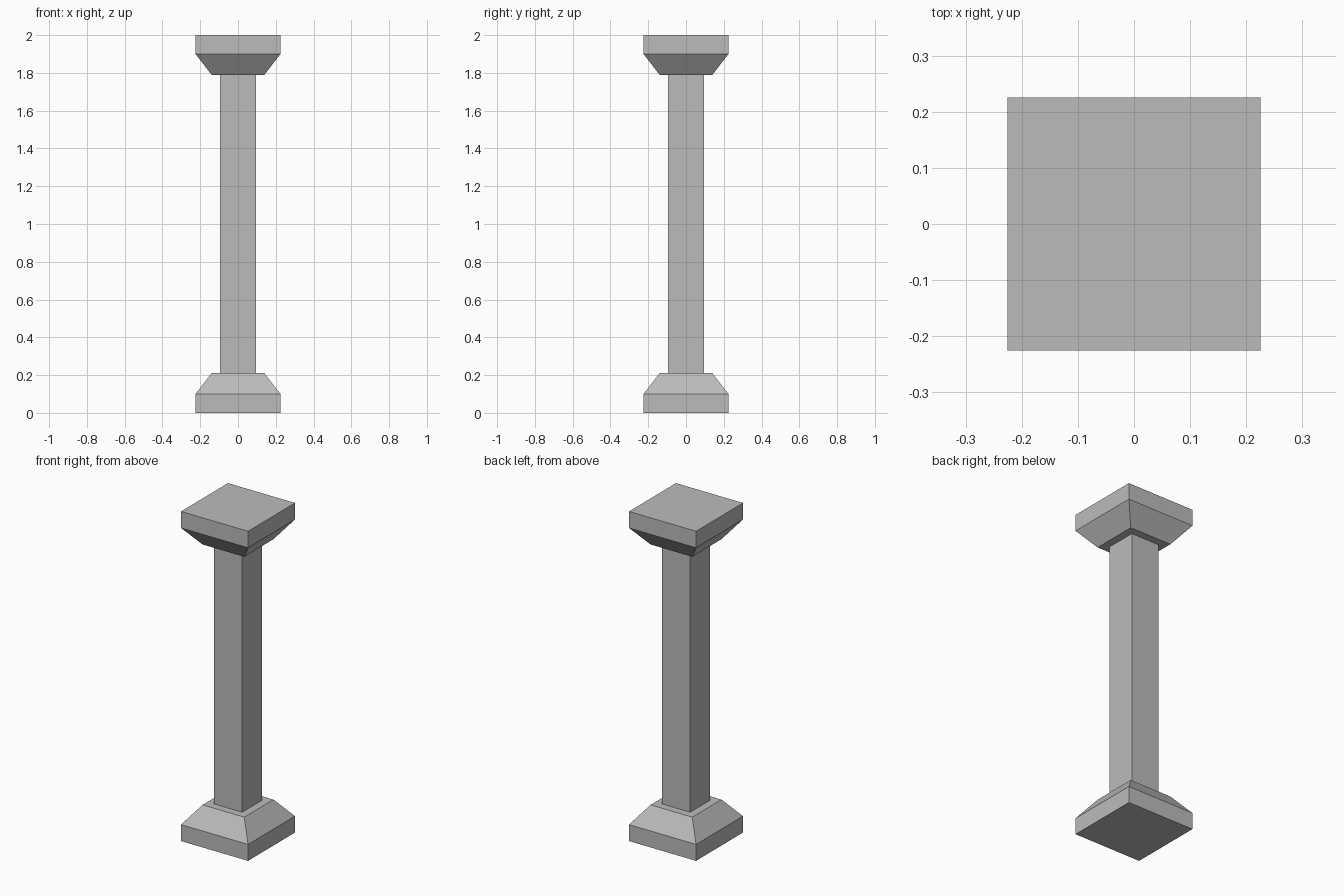
import bpy
import bmesh

cube = bpy.data.objects.get("Cube")
if cube:
    bpy.data.objects.remove(cube, do_unlink=True)

stone = bpy.data.materials.new("grey stone")
stone.use_nodes = True
colour = (0.5, 0.5, 0.5, 1)
stone.diffuse_color = colour
stone.node_tree.nodes["Principled BSDF"].inputs["Base Color"].default_value = colour


def square_stack(name, profile):
    """Closed solid from square rings given as (half width, height)."""
    bm = bmesh.new()
    rings = [[bm.verts.new((sx * w, sy * w, z))
              for sx, sy in ((-1, -1), (1, -1), (1, 1), (-1, 1))]
             for w, z in profile]
    for low, high in zip(rings, rings[1:]):
        for i in range(4):
            j = (i + 1) % 4
            bm.faces.new((low[i], low[j], high[j], high[i]))
    bm.faces.new(rings[0])
    bm.faces.new(rings[-1])
    bmesh.ops.recalc_face_normals(bm, faces=bm.faces)
    mesh = bpy.data.meshes.new(name)
    bm.to_mesh(mesh)
    bm.free()
    mesh.materials.append(stone)
    obj = bpy.data.objects.new(name, mesh)
    bpy.context.collection.objects.link(obj)
    return obj


# Plinth with sloped shoulders, repeated upside down as the capital
HEIGHT = 2
foot = [(0.225, 0), (0.225, 0.1), (0.14, 0.21)]
square_stack("base", foot)
square_stack("capital", [(w, HEIGHT - z) for w, z in reversed(foot)])

# Square shaft between them
square_stack("shaft", [(0.094, 0.21), (0.094, HEIGHT - 0.21)])
